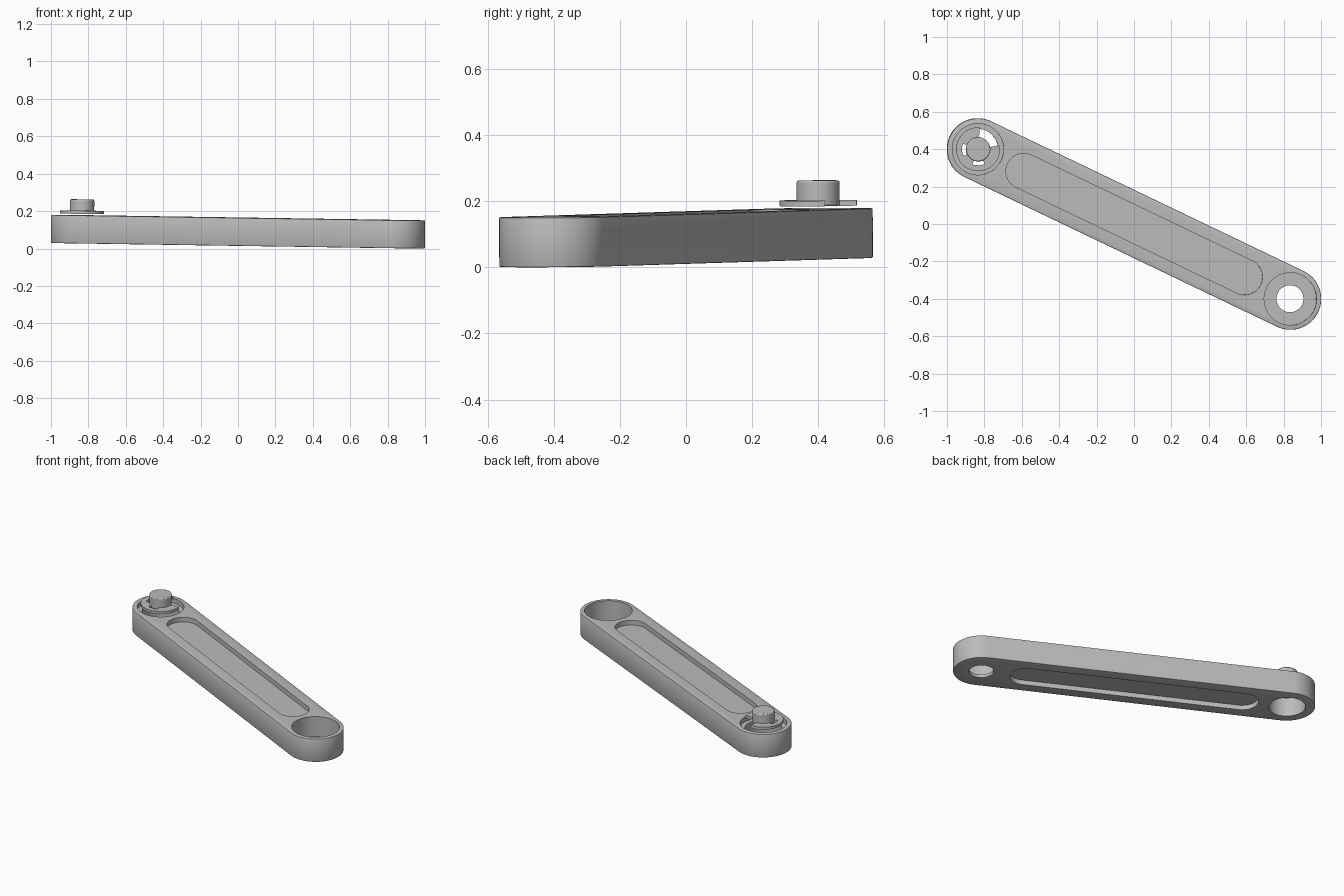
import bpy, bmesh
from math import cos, sin, radians
from mathutils import Matrix

if "Cube" in bpy.data.objects:
    bpy.data.objects.remove(bpy.data.objects["Cube"])

steel = bpy.data.materials.new("mid_grey")
steel.use_nodes = True
GREY = (0.5, 0.5, 0.5, 1)
steel.diffuse_color = GREY
steel.node_tree.nodes["Principled BSDF"].inputs["Base Color"].default_value = GREY

# The whole link lies diagonally and dips slightly toward its left end
PLACE = (Matrix.Translation((0, 0, 0.09)) @ Matrix.Rotation(radians(-25.6), 4, 'Z')
         @ Matrix.Rotation(0.0137, 4, 'Y'))
REACH = 0.926   # half the distance between the two end centres
HALF = 0.075    # half the thickness


def arc(cx, r, a0, a1, n):
    return [(cx + r * cos(radians(a0 + (a1 - a0) * i / n)),
             r * sin(radians(a0 + (a1 - a0) * i / n))) for i in range(n + 1)]


def stadium(reach, r):
    return arc(reach, r, -90, 90, 32) + arc(-reach, r, 90, 270, 32)


def circle(cx, r):
    return arc(cx, r, 0, 360, 64)[:-1]


def prism(name, outline, z0, z1):
    bm = bmesh.new()
    face = bm.faces.new([bm.verts.new((x, y, z0)) for x, y in outline])
    top = bmesh.ops.extrude_face_region(bm, geom=[face])["geom"]
    bmesh.ops.translate(bm, vec=(0, 0, z1 - z0),
                        verts=[v for v in top if isinstance(v, bmesh.types.BMVert)])
    bmesh.ops.recalc_face_normals(bm, faces=bm.faces)
    mesh = bpy.data.meshes.new(name)
    bm.to_mesh(mesh)
    bm.free()
    mesh.materials.append(steel)
    obj = bpy.data.objects.new(name, mesh)
    bpy.context.collection.objects.link(obj)
    obj.matrix_world = PLACE
    return obj


def bevel(obj, width):
    mod = obj.modifiers.new("edge_bevel", 'BEVEL')
    mod.width = width
    mod.segments = 2
    mod.limit_method = 'ANGLE'
    mod.angle_limit = radians(60)


# Link arm: long rounded bar
arm = prism("link_arm", stadium(REACH, 0.165), -HALF, HALF)
bevel(arm, 0.004)

# Pockets and bores: slots on both faces, deep cup at one end, stepped hole at the other
slot = stadium(0.655, 0.095)
cutters = [
    prism("top_slot_cutter", slot, HALF - 0.03, HALF + 0.05),
    prism("bottom_slot_cutter", slot, -HALF - 0.05, -HALF + 0.03),
    prism("cup_cutter", circle(REACH, 0.14), -HALF + 0.02, HALF + 0.05),
    prism("cup_hole_cutter", circle(REACH, 0.072), -HALF - 0.05, 0),
    prism("pin_recess_cutter", circle(-REACH, 0.137), HALF - 0.03, HALF + 0.05),
    prism("pin_hole_cutter", circle(-REACH, 0.108), -HALF - 0.05, HALF),
]
for cutter in cutters:
    cutter.hide_render = True
    mod = arm.modifiers.new(cutter.name, 'BOOLEAN')
    mod.operation = 'DIFFERENCE'
    mod.solver = 'EXACT'
    mod.object = cutter

# Bake the cuts, then drop the cutters
bpy.context.view_layer.update()
baked = bpy.data.meshes.new_from_object(arm.evaluated_get(bpy.context.evaluated_depsgraph_get()))
arm.modifiers.clear()
arm.data = baked
for cutter in cutters:
    bpy.data.objects.remove(cutter)

# Pin standing above the stepped hole
pin = prism("pin", circle(-REACH, 0.065), 0.083, 0.16)
bevel(pin, 0.006)

# Open retaining clip: outer arc, then inner arc with teeth touching the pin
OPEN_END, OPEN_START = 111, 396
inner = []
for a0, a1, r in [(396, 320, 0.064), (320, 275, 0.086), (275, 230, 0.064),
                  (230, 185, 0.086), (185, 111, 0.064)]:
    inner += arc(-REACH, r, a0, a1, 12)
clip = prism("retaining_clip", arc(-REACH, 0.117, OPEN_END, OPEN_START, 60) + inner, 0.083, 0.1)

# Smooth round walls, sharp rims
for obj in (arm, pin, clip):
    bpy.ops.object.select_all(action='DESELECT')
    obj.select_set(True)
    bpy.context.view_layer.objects.active = obj
    bpy.ops.object.shade_smooth_by_angle(angle=radians(30))
